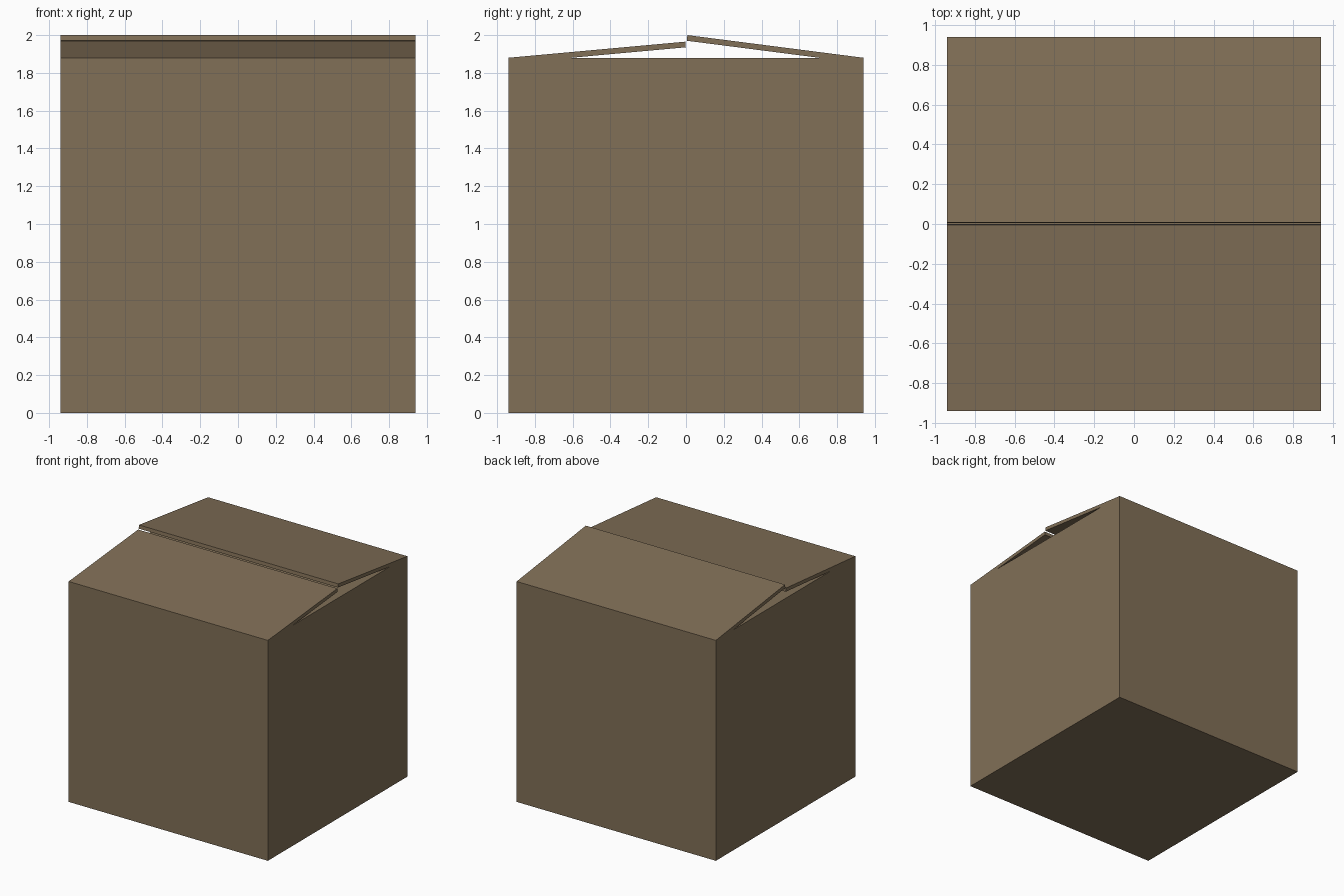
import bpy, bmesh, math
from mathutils import Matrix

if "Cube" in bpy.data.objects:
    bpy.data.objects.remove(bpy.data.objects["Cube"])

HALF, H, T = 0.94, 1.88, 0.03

card = bpy.data.materials.new("cardboard")
card.diffuse_color = (0.22, 0.16, 0.095, 1)
card.use_nodes = True
card.node_tree.nodes["Principled BSDF"].inputs["Base Color"].default_value = card.diffuse_color


def box(name, size, centre, matrix=Matrix()):
    bm = bmesh.new()
    bmesh.ops.create_cube(bm, size=1)
    bmesh.ops.scale(bm, vec=size, verts=bm.verts)
    bmesh.ops.translate(bm, vec=centre, verts=bm.verts)
    bmesh.ops.transform(bm, matrix=matrix, verts=bm.verts)
    mesh = bpy.data.meshes.new(name)
    bm.to_mesh(mesh)
    bm.free()
    mesh.materials.append(card)
    obj = bpy.data.objects.new(name, mesh)
    bpy.context.collection.objects.link(obj)
    return obj


# Carton body, closed on top by the folded inner flaps
box("carton_body", (2 * HALF, 2 * HALF, H), (0, 0, H / 2))

# Outer lid flaps, hinged on the front and back top edges and sprung slightly open
for name, turn, lift in (("front_flap", 0, 5.2), ("back_flap", math.pi, 7.33)):
    hinge = (Matrix.Rotation(turn, 4, 'Z')
             @ Matrix.Translation((0, -HALF, H))
             @ Matrix.Rotation(math.radians(lift), 4, 'X'))
    box(name, (2 * HALF, HALF, T), (0, HALF / 2, -T / 2), hinge)
